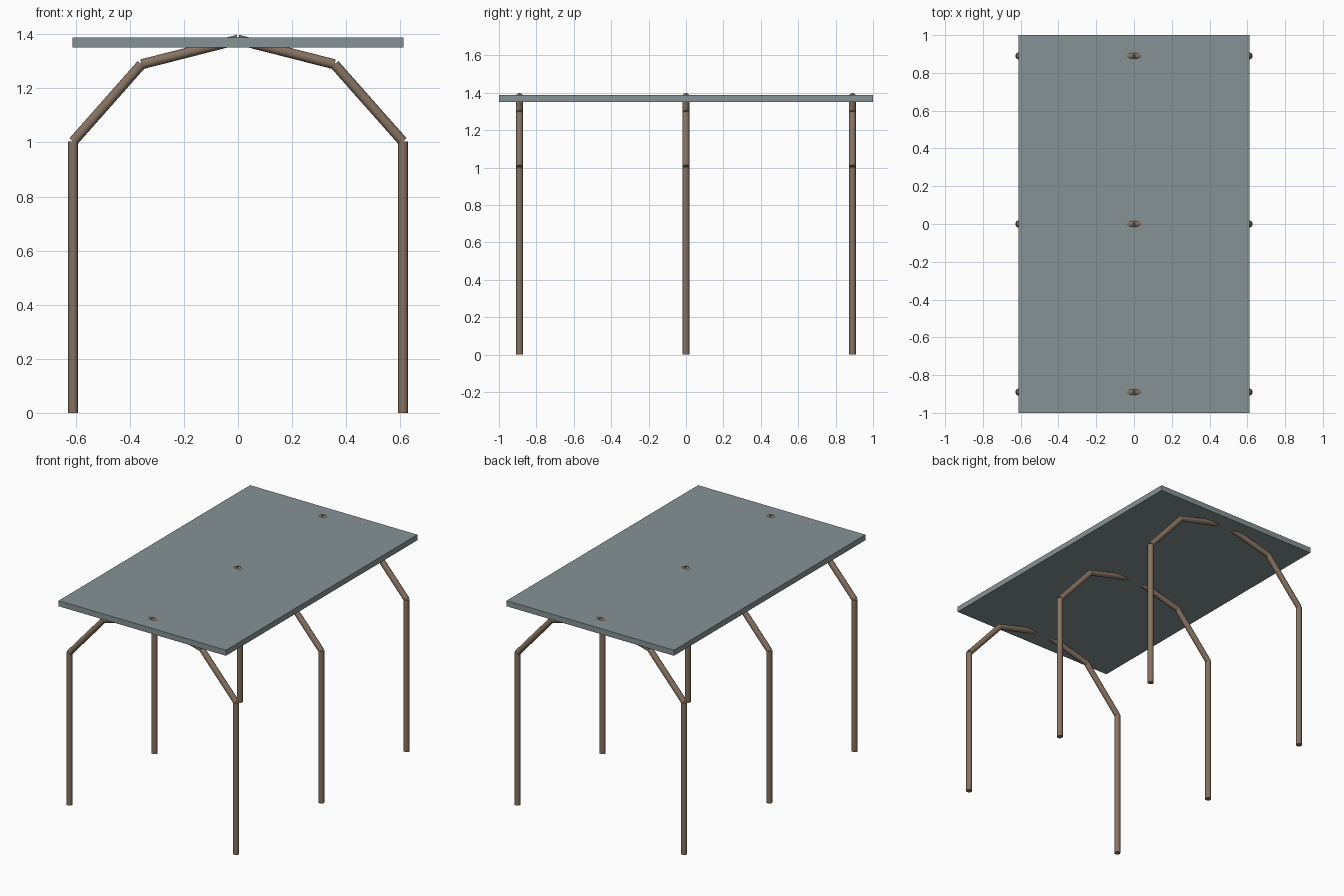
import bpy
from mathutils import Vector

if "Cube" in bpy.data.objects:
    bpy.data.objects.remove(bpy.data.objects["Cube"])

RADIUS = 0.0185
ARCH = [(0.61, 0.0), (0.61, 1.003), (0.357, 1.289), (0.0, 1.38)]
PARTS = ["post", "haunch", "rafter"]


def material(name, color):
    m = bpy.data.materials.new(name)
    m.diffuse_color = color
    m.use_nodes = True
    m.node_tree.nodes["Principled BSDF"].inputs["Base Color"].default_value = m.diffuse_color
    return m


wood = material("brown_wood", (0.24, 0.17, 0.12, 1))
slate = material("grey_roof", (0.24, 0.29, 0.30, 1))


def rod(name, a, b):
    a, b = Vector(a), Vector(b)
    d = b - a
    bpy.ops.mesh.primitive_cylinder_add(vertices=16, radius=RADIUS,
                                        depth=d.length, location=(a + b) / 2)
    o = bpy.context.object
    o.name = name
    o.rotation_euler = d.to_track_quat('Z', 'Y').to_euler()
    o.data.materials.append(wood)
    bpy.ops.object.shade_smooth_by_angle()


# Three arched frames, each with mirrored posts and sloping rods
for frame, y in (("front", -0.89), ("middle", 0.0), ("back", 0.89)):
    for side, s in (("left", -1), ("right", 1)):
        for part, p, q in zip(PARTS, ARCH, ARCH[1:]):
            rod(f"{frame}_{side}_{part}", (s * p[0], y, p[1]), (s * q[0], y, q[1]))

# Flat roof panel
bpy.ops.mesh.primitive_cube_add(size=1, location=(0, 0, 1.37))
roof = bpy.context.object
roof.name = "roof_panel"
roof.scale = (1.224, 2.0, 0.037)
bpy.ops.object.transform_apply(location=False, rotation=False, scale=True)
roof.data.materials.append(slate)
